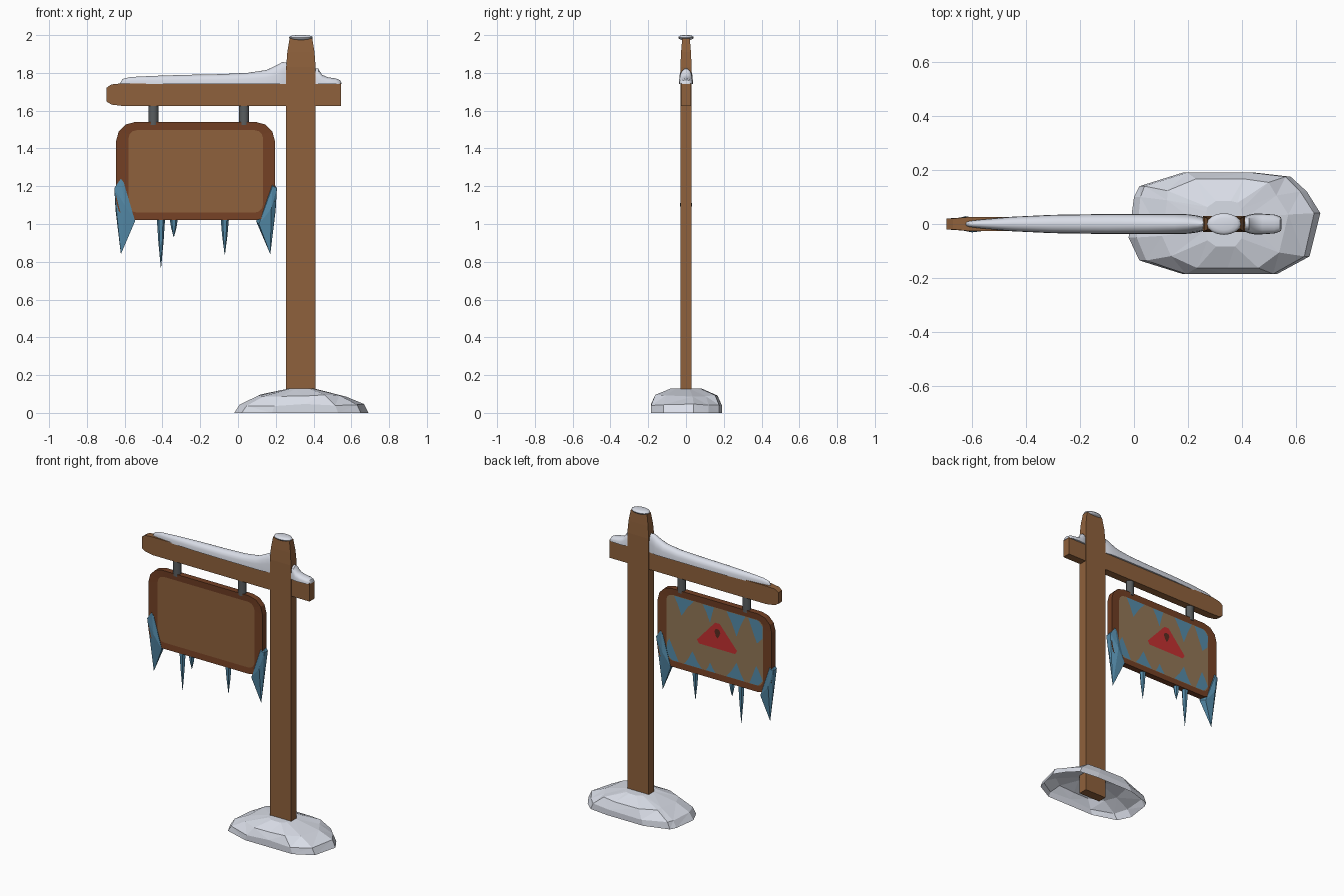
import bpy, bmesh, math, random
from mathutils import Vector

if "Cube" in bpy.data.objects:
    bpy.data.objects.remove(bpy.data.objects["Cube"])

random.seed(4)


def mat(name, r, g, b):
    m = bpy.data.materials.new(name)
    m.diffuse_color = (r, g, b, 1)
    m.use_nodes = True
    m.node_tree.nodes["Principled BSDF"].inputs["Base Color"].default_value = m.diffuse_color
    return m


WOOD = mat("wood", 0.275, 0.12, 0.045)
RIM = mat("dark_wood", 0.175, 0.052, 0.018)
PANEL = mat("painted_board", 0.29, 0.185, 0.095)
ICE = mat("ice", 0.09, 0.26, 0.40)
SNOW = mat("snow", 0.72, 0.75, 0.83)
METAL = mat("grey_metal", 0.10, 0.11, 0.115)
RED = mat("warning_red", 0.55, 0.03, 0.03)
DARK = mat("dark_mark", 0.10, 0.025, 0.015)


def finish(name, bm, *mats, smooth=False, recalc=True):
    if recalc:
        bmesh.ops.recalc_face_normals(bm, faces=bm.faces)
    me = bpy.data.meshes.new(name)
    bm.to_mesh(me)
    bm.free()
    for m in mats:
        me.materials.append(m)
    for p in me.polygons:
        p.use_smooth = smooth
    ob = bpy.data.objects.new(name, me)
    bpy.context.collection.objects.link(ob)
    return ob


def loft(name, rings, *mats, caps=(True, True), smooth=False):
    """Skin a list of equally long closed rings."""
    bm = bmesh.new()
    vr = [[bm.verts.new(p) for p in r] for r in rings]
    n = len(vr[0])
    for a, b in zip(vr, vr[1:]):
        for i in range(n):
            bm.faces.new((a[i], a[(i + 1) % n], b[(i + 1) % n], b[i]))
    if caps[0]:
        bm.faces.new(vr[0][::-1])
    if caps[1]:
        bm.faces.new(vr[-1])
    return finish(name, bm, *mats, smooth=smooth)


def rounded_rect(x0, x1, z0, z1, r, seg, y):
    pts = []
    for k, (cx, cz) in enumerate([(x1 - r, z1 - r), (x0 + r, z1 - r),
                                  (x0 + r, z0 + r), (x1 - r, z0 + r)]):
        for i in range(seg + 1):
            a = math.pi / 2 * (k + i / seg)
            pts.append((cx + r * math.cos(a), y, cz + r * math.sin(a)))
    return pts


def plate(name, polys, y, m):
    """Flat painted detail on the back board, facing +y."""
    bm = bmesh.new()
    for poly in polys:
        f = bm.faces.new([bm.verts.new((x, y, z)) for x, z in poly])
        f.normal_update()
        if f.normal.y < 0:
            f.normal_flip()
    return finish(name, bm, m, recalc=False)


# Post with tapered head
PX = 0.333
loft("post", [[(PX + sx * w, sy * d, z) for sx, sy in ((-1, -1), (1, -1), (1, 1), (-1, 1))]
              for z, w, d in ((0, .078, .03), (1.83, .078, .03), (1.91, .072, .026), (1.982, .06, .02))], WOOD)

# Cross beam, softened at its free end
side = [(-.695, 1.648), (-.67, 1.632), (-.61, 1.625), (.545, 1.625),
        (.545, 1.745), (-.61, 1.745), (-.67, 1.739), (-.695, 1.722)]
loft("beam", [[(x, s * (.02 if x < -.65 else .026), z) for x, z in side] for s in (-1, 1)], WOOD)

# Hangers
for i, x in enumerate((-.448, .032)):
    loft(f"hanger_{i + 1}", [[(x + .027 * math.cos(a * math.pi / 5), .024 * math.sin(a * math.pi / 5), z)
                              for a in range(10)] for z in (1.525, 1.63)], METAL, smooth=True)
    bpy.context.view_layer.objects.active = bpy.context.collection.objects[f"hanger_{i + 1}"]

# Sign board: rim and slightly sunk panels in one body
outer = (-.645, .195, 1.02, 1.54, .1, 3)
inner = (-.58, .133, 1.06, 1.497, .045, 3)
sign = loft("sign_board", [rounded_rect(*inner, -.017), rounded_rect(*outer, -.02),
                           rounded_rect(*outer, .02), rounded_rect(*inner, .017)], RIM, WOOD, PANEL)
for p in sign.data.polygons:
    if len(p.vertices) > 4:
        p.material_index = 1 if p.normal.y < 0 else 2

# Painted icicle teeth: left x, right x, tip x, length
YB = .0185
teeth = []
for edge, d, rows in ((1.495, -1, ((-.07, .075, .02, .12), (-.22, -.135, -.19, .11),
                                   (-.45, -.31, -.385, .15))),
                      (1.062, 1, ((-.13, 0, -.06, .10), (-.23, -.16, -.19, .06),
                                  (-.445, -.31, -.385, .11)))):
    for a, b, t, h in rows:
        teeth.append([(a, edge), ((a + t) / 2, edge + d * h * .42), (t, edge + d * h),
                      ((b + t) / 2, edge + d * h * .42), (b, edge)])
teeth += [[(-.47, 1.495), (-.545, 1.495), (-.578, 1.46), (-.575, 1.38), (-.535, 1.34)],
          [(-.48, 1.062), (-.545, 1.062), (-.578, 1.1), (-.56, 1.14), (-.53, 1.19)],
          [(.04, 1.062), (.09, 1.062), (.131, 1.1), (.128, 1.17), (.11, 1.2)]]
plate("painted_teeth", teeth, YB, ICE)

# Warning triangle with blunt corners and its dark mark
plate("warning_triangle", [[(-.262, 1.397), (-.228, 1.397), (-.095, 1.25), (-.108, 1.227),
                            (-.375, 1.227), (-.39, 1.25)]], YB + .001, RED)
plate("warning_mark", [[(-.245 + .022 * math.cos(a * math.pi / 4), 1.338 + .022 * math.sin(a * math.pi / 4))
                        for a in range(0, 5)] + [(-.256, 1.31), (-.245, 1.295), (-.234, 1.31)]],
      YB + .002, DARK)

# Corner ice: hull crystal, and the same turned half round for the other side
crystal = [(-.62, -.024, 1.24), (-.605, -.023, 1.22), (-.655, -.02, 1.19), (-.655, .02, 1.19),
           (-.6, -.031, 1.1), (-.648, 0, 1.07), (-.545, -.024, 1.015), (-.56, .018, 1.0),
           (-.62, 0, .84), (-.632, .026, 1.2), (-.625, .029, 1.08)]
CX = -.2245
for name, s in (("corner_ice_left", 1), ("corner_ice_right", -1)):
    bm = bmesh.new()
    for x, y, z in crystal:
        bm.verts.new((CX + s * (x - CX), s * y, z))
    res = bmesh.ops.convex_hull(bm, input=bm.verts)
    bmesh.ops.delete(bm, geom=[v for v in bm.verts if not v.link_faces], context='VERTS')
    finish(name, bm, ICE)

# Hanging icicles
for i, (x, z) in enumerate(((-.408, .77), (-.34, .93), (-.07, .838))):
    loft(f"icicle_{i + 1}", [[(x + r * math.cos(a * math.pi / 3), r * .9 * math.sin(a * math.pi / 3), h)
                              for a in range(6)]
                             for h, r in ((1.03, .022), (z + .55 * (1.02 - z), .014), (z, .001))], ICE)


# Snow lying on the beam: stations of x, half width, top height
def drift(name, stations):
    rings = []
    for x, w, top in stations:
        ring = []
        for k in range(11):
            t = math.pi * k / 10
            ring.append((x, w * math.cos(t), 1.74 + (top - 1.74) * max(0, math.sin(t)) ** .65))
        rings.append(ring)
    loft(name, rings, SNOW, smooth=True)


drift("snow_beam_long", [(-.622, .006, 1.75), (-.61, .011, 1.768), (-.57, .016, 1.778), (-.45, .027, 1.784),
                         (-.3, .034, 1.789), (-.1, .037, 1.793), (.05, .037, 1.8), (.15, .037, 1.815),
                         (.2, .036, 1.838), (.235, .031, 1.857), (.262, .024, 1.855)])
drift("snow_beam_short", [(.405, .026, 1.825), (.425, .034, 1.822), (.445, .038, 1.79), (.475, .038, 1.777),
                          (.52, .035, 1.77), (.54, .028, 1.762), (.547, .018, 1.748)])

# Snow cap on the post
rings = []
for k in range(9):
    t = -math.pi / 2 + math.pi * k / 8
    c = max(.02, math.cos(t)) ** .6
    rings.append([(PX + .063 * c * math.cos(a * math.pi / 8), .04 * c * math.sin(a * math.pi / 8),
                   1.987 + .013 * math.sin(t)) for a in range(16)])
loft("snow_cap", rings, SNOW, smooth=True)

# Faceted snow mound, open underneath
rim = [(-.02, -.05), (.02, -.135), (.18, -.185), (.35, -.185), (.53, -.185), (.65, -.12), (.69, .04),
       (.64, .12), (.58, .175), (.45, .19), (.18, .19), (.02, .14), (0, .1)]
rings = []
for sx, sy, z in ((1, 1, 0), (.92, 1, .042), (.65, .88, .092), (.2, .45, .128)):
    j = .007 if 0 < z < .12 else 0
    rings.append([(.335 + sx * (x - .335) + random.uniform(-j, j), sy * y,
                   z + random.uniform(-j, j)) for x, y in rim])
mound = loft("snow_mound", rings, SNOW, caps=(False, True))
mod = mound.modifiers.new("facets", 'TRIANGULATE')

# Keep crisp edges on the smooth parts
bpy.ops.object.select_all(action='DESELECT')
for ob in bpy.context.collection.objects:
    if ob.name.startswith(("hanger", "snow_beam", "snow_cap")):
        ob.select_set(True)
        bpy.context.view_layer.objects.active = ob
bpy.ops.object.shade_smooth_by_angle(angle=math.radians(40))
